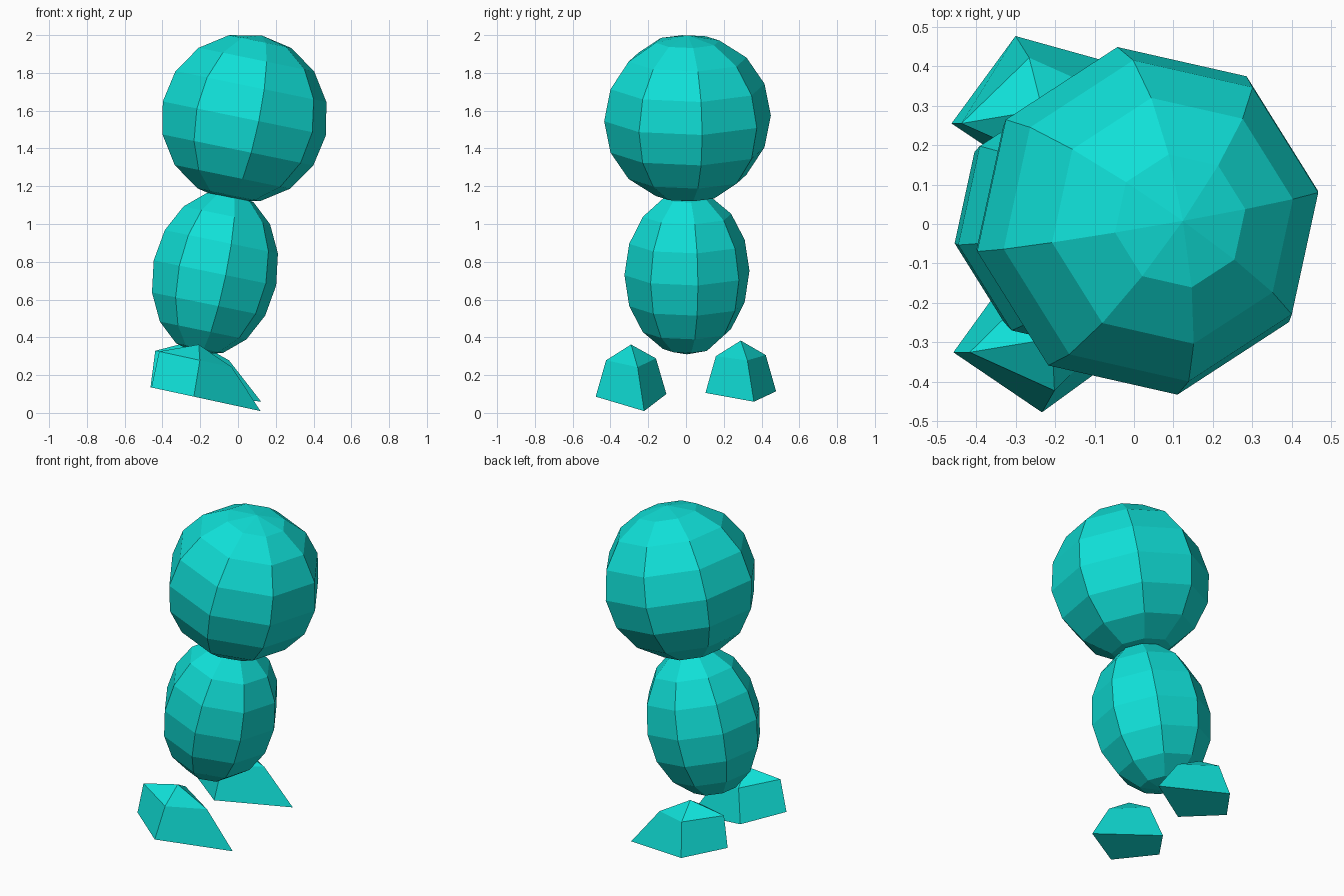
import bpy, bmesh
from math import radians
from mathutils import Matrix, Vector

if "Cube" in bpy.data.objects:
    bpy.data.objects.remove(bpy.data.objects["Cube"])

teal = bpy.data.materials.new("teal")
teal.diffuse_color = (0.005, 0.74, 0.68, 1)
teal.use_nodes = True
teal.node_tree.nodes["Principled BSDF"].inputs["Base Color"].default_value = teal.diffuse_color
TURN = 10      # heading of the whole figure, degrees


def finish(name, bm, centre, tilt):
    """Pose a part: turn about z, pitch about y, move into place."""
    bm.transform(Matrix.Translation(centre)
                 @ Matrix.Rotation(radians(tilt), 4, 'Y')
                 @ Matrix.Rotation(radians(TURN), 4, 'Z'))
    bmesh.ops.recalc_face_normals(bm, faces=bm.faces)
    me = bpy.data.meshes.new(name)
    bm.to_mesh(me)
    bm.free()
    me.materials.append(teal)
    ob = bpy.data.objects.new(name, me)
    bpy.context.collection.objects.link(ob)


def ball(name, centre, radius, height, tilt):
    bm = bmesh.new()
    bmesh.ops.create_uvsphere(bm, u_segments=8, v_segments=8, radius=1)
    bmesh.ops.scale(bm, vec=(radius, radius, height), verts=bm.verts)
    finish(name, bm, centre, tilt)


def foot(name, centre, tilt):
    """Four-sided dome with the toe pulled forward."""
    bm = bmesh.new()
    base = [bm.verts.new(p) for p in
            ((0.40, 0, 0), (0, 0.19, 0), (-0.20, 0, 0), (0, -0.19, 0))]
    ring = [bm.verts.new(p) for p in
            ((0.20, 0, 0.195), (0, 0.134, 0.195), (-0.20, 0, 0.195), (0, -0.134, 0.195))]
    top = bm.verts.new((0, 0, 0.275))
    bm.faces.new(base[::-1])
    for i in range(4):
        j = (i + 1) % 4
        bm.faces.new((base[i], base[j], ring[j], ring[i]))
        bm.faces.new((ring[i], ring[j], top))
    finish(name, bm, centre, tilt)


# head and body
ball("head", Vector((0.034, 0.008, 1.56)), 0.448, 0.448, 11.6)
ball("body", Vector((-0.122, 0.005, 0.741)), 0.336, 0.44, 11.6)

# feet, each with its own pitch
foot("foot_near", Vector((-0.266, -0.291, 0.093)), 12.2)
foot("foot_far", Vector((-0.268, 0.29, 0.11)), 7.4)
